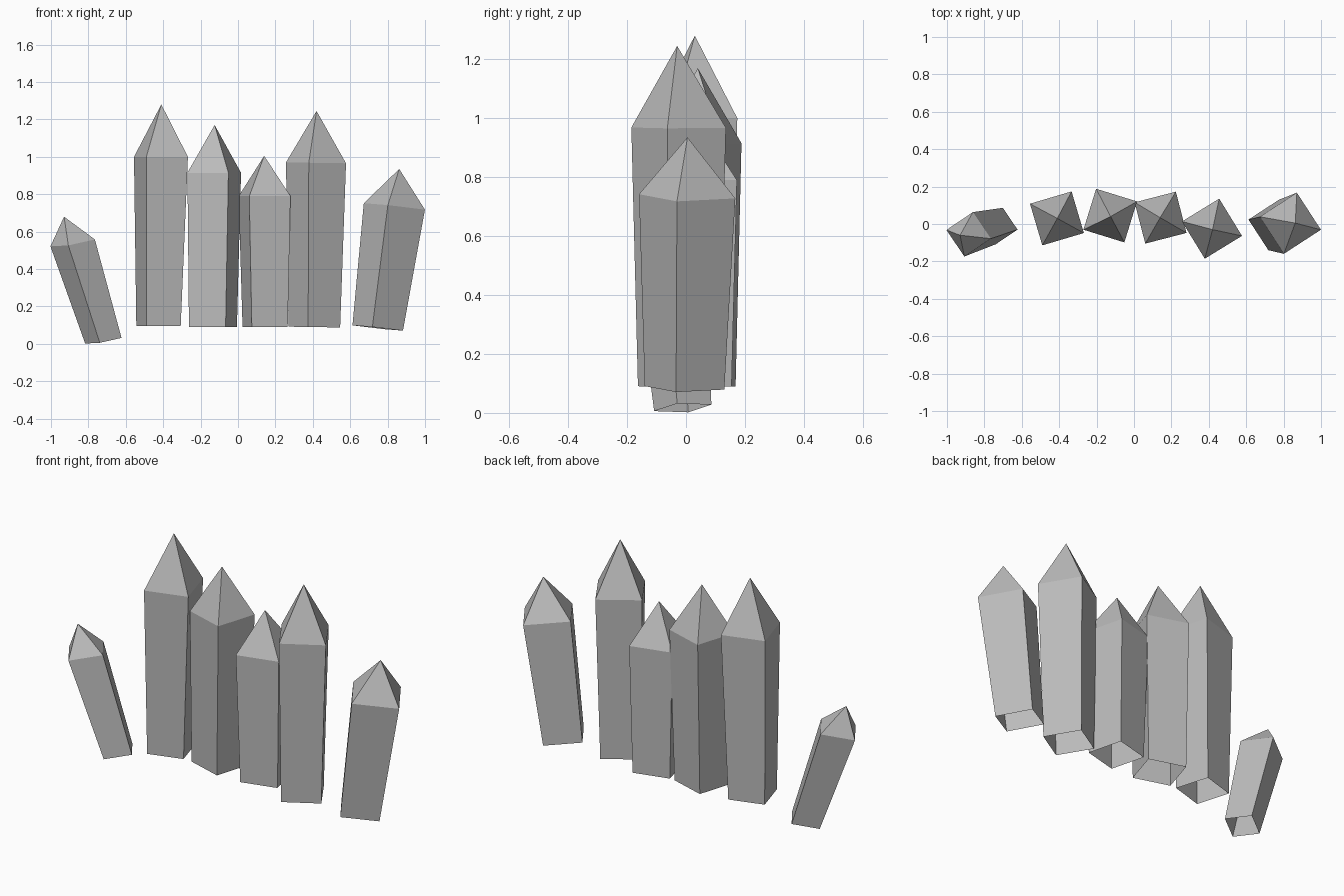
import bpy
import bmesh
from math import cos, sin, radians

cube = bpy.data.objects.get("Cube")
if cube:
    bpy.data.objects.remove(cube)

grey = bpy.data.materials.new("crystal_grey")
grey.use_nodes = True
colour = (0.5, 0.5, 0.5, 1)
grey.diffuse_color = colour
grey.node_tree.nodes["Principled BSDF"].inputs["Base Color"].default_value = colour


def ring(bm, centre, radius, turn, lean):
    """Four corners around a centre, on a plane sloped by the lean."""
    corners = []
    for i in range(4):
        a = radians(turn + 90 * i)
        dx, dy = radius * cos(a), radius * sin(a)
        z = centre[2] - lean[0] * dx - lean[1] * dy
        corners.append(bm.verts.new((centre[0] + dx, centre[1] + dy, z)))
    return corners


def crystal(name, base, base_r, shoulder, shoulder_r, tip, turn, lean=(0, 0)):
    """Square shaft widening upward to a pointed cap, open underneath."""
    bm = bmesh.new()
    low = ring(bm, base, base_r, turn, lean)
    high = ring(bm, shoulder, shoulder_r, turn, lean)
    top = bm.verts.new(tip)
    for i in range(4):
        j = (i + 1) % 4
        bm.faces.new((low[i], low[j], high[j], high[i]))
        bm.faces.new((high[i], high[j], top))
    mesh = bpy.data.meshes.new(name)
    bm.to_mesh(mesh)
    bm.free()
    mesh.materials.append(grey)
    bpy.context.collection.objects.link(bpy.data.objects.new(name, mesh))


# Upright crystals in the middle
crystal("tall_right_crystal", (-.425, .03, .095), .135,
        (-.412, .03, 1.0), .164, (-.41, .03, 1.28), -28.5)
crystal("inner_right_crystal", (-.134, .04, .09), .145,
        (-.127, .045, .915), .162, (-.125, .04, 1.17), 27.8)
crystal("inner_left_crystal", (.145, .034, .09), .14,
        (.142, .034, .79), .161, (.14, .034, 1.005), -30.5)
crystal("tall_left_crystal", (.408, -.025, .09), .142,
        (.417, -.025, .968), .165, (.42, -.03, 1.245), -13.5, (.015, 0))

# Leaning crystals at the two ends
crystal("outer_left_crystal", (.747, -.005, .085), .138,
        (.836, .004, .735), .167, (.862, .005, .935), -12, (.11, .02))
crystal("outer_right_crystal", (-.72, -.011, .017), .099,
        (-.884, -.055, .54), .121, (-.93, -.06, .68), -11, (-.17, -.08))
